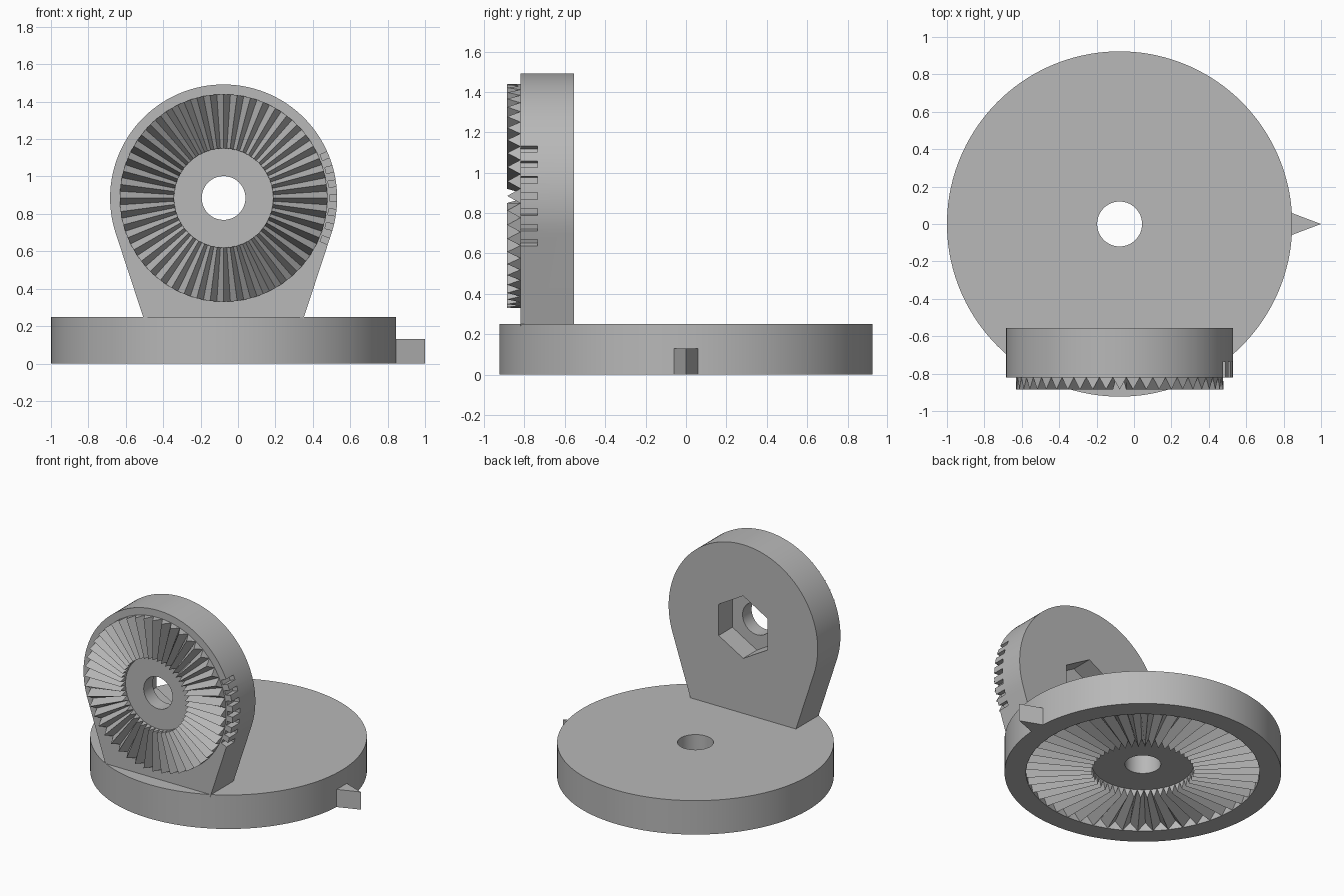
import bpy, bmesh
from math import cos, sin, pi, radians, tau
from mathutils import Matrix, Vector

cube = bpy.data.objects.get("Cube")
if cube:
    bpy.data.objects.remove(cube, do_unlink=True)

CX = -0.077            # shared centre line of disc and upright
PIVOT = 0.885          # height of the upright's axis
FRONT, BACK = -0.82, -0.555
TEETH = 48
STEP = tau / TEETH

grey = bpy.data.materials.new("plain_grey")
grey.use_nodes = True
colour = (0.48, 0.48, 0.48, 1)
grey.diffuse_color = colour
grey.node_tree.nodes["Principled BSDF"].inputs["Base Color"].default_value = colour


def finish(name, bm):
    bmesh.ops.recalc_face_normals(bm, faces=bm.faces)
    mesh = bpy.data.meshes.new(name)
    bm.to_mesh(mesh)
    bm.free()
    mesh.materials.append(grey)
    ob = bpy.data.objects.new(name, mesh)
    bpy.context.collection.objects.link(ob)
    return ob


def select(ob):
    bpy.ops.object.select_all(action='DESELECT')
    ob.select_set(True)
    bpy.context.view_layer.objects.active = ob


def smooth(ob):
    select(ob)
    bpy.ops.object.shade_smooth_by_angle(angle=radians(25))


def prism(name, outline, low, high, upright=False):
    """Extrude a flat outline along z, or along y when upright."""
    bm = bmesh.new()
    place = (lambda a, b, d: (a, d, b)) if upright else (lambda a, b, d: (a, b, d))
    face = bm.faces.new([bm.verts.new(place(a, b, low)) for a, b in outline])
    grown = bmesh.ops.extrude_face_region(bm, geom=[face])
    moved = [v for v in grown["geom"] if isinstance(v, bmesh.types.BMVert)]
    bmesh.ops.translate(bm, verts=moved, vec=Vector(place(0, 0, high - low)))
    return finish(name, bm)


def ring(radius, count, start=0.0):
    return [(CX + radius * cos(start + tau * i / count),
             PIVOT + radius * sin(start + tau * i / count)) for i in range(count)]


def cut(target, cutter):
    mod = target.modifiers.new("cut", 'BOOLEAN')
    mod.operation = 'DIFFERENCE'
    mod.solver = 'EXACT'
    mod.object = cutter
    select(target)
    bpy.ops.object.modifier_apply(modifier=mod.name)
    bpy.data.objects.remove(cutter, do_unlink=True)


def lathe(name, profile, count):
    """Closed ring-shaped solid from (radius, height) points."""
    bm = bmesh.new()
    loops = [[bm.verts.new((CX + r * cos(tau * i / count), r * sin(tau * i / count), z))
              for r, z in profile] for i in range(count)]
    n = len(profile)
    for i, here in enumerate(loops):
        there = loops[(i + 1) % count]
        for k in range(n):
            m = (k + 1) % n
            bm.faces.new((here[k], there[k], there[m], here[m]))
    return finish(name, bm)


def tooth_ring(name, inner, outer, height, matrix):
    """Radial V-shaped teeth rising along local z."""
    bm = bmesh.new()

    def point(r, angle, z):
        return bm.verts.new((r * cos(angle), r * sin(angle), z))

    for i in range(TEETH):
        a = i * STEP
        ends = [(point(r, a - STEP / 2, 0), point(r, a, height), point(r, a + STEP / 2, 0))
                for r in (inner, outer)]
        (p, q, s), (t, u, v) = ends
        for corners in ((p, q, s), (t, u, v), (p, q, u, t), (q, s, v, u), (p, s, v, t)):
            bm.faces.new(corners)
    bmesh.ops.transform(bm, matrix=matrix, verts=bm.verts)
    return finish(name, bm)


# Base disc with a centre hole and a shallow recess underneath
base = lathe("base_disc", [(0.12, 0.25), (0.923, 0.25), (0.923, 0), (0.78, 0),
                           (0.78, 0.063), (0.12, 0.063)], 144)
smooth(base)

# Teeth in the recess, pointing down
tooth_ring("base_teeth", 0.34, 0.78, 0.063,
           Matrix.Translation((CX, 0, 0.063)) @ Matrix.Rotation(pi, 4, 'X'))

# Pointer on the disc's side
prism("pointer", [(0.835, -0.062), (1.0, 0), (0.835, 0.062)], 0, 0.13)

# Upright plate: round head with tangent sides running into the base
R, LEAN, FOOT = 0.607, radians(18.2), 0.13
arc = [-LEAN + (pi + 2 * LEAN) * i / 80 for i in range(81)]
outline = [(CX + R * cos(a), PIVOT + R * sin(a)) for a in arc]
half = (R - (PIVOT - FOOT) * sin(LEAN)) / cos(LEAN)
outline += [(CX - half, FOOT), (CX + half, FOOT)]
plate = prism("upright_plate", outline, FRONT, BACK, True)

# Bolt hole and hexagonal nut pocket
cut(plate, prism("hole_cutter", ring(0.117, 64), -1, 0, True))
cut(plate, prism("nut_cutter", ring(0.23, 6, pi / 2), BACK - 0.16, 0, True))

# Index notches on the plate's left edge
for i in range(-3, 4):
    a = i * STEP
    box = [(0.565, -0.017), (0.7, -0.017), (0.7, 0.017), (0.565, 0.017)]
    turned = [(CX + r * cos(a) - t * sin(a), PIVOT + r * sin(a) + t * cos(a)) for r, t in box]
    cut(plate, prism("notch_cutter", turned, -1, -0.735, True))
smooth(plate)

# Teeth on the plate's front
tooth_ring("plate_teeth", 0.265, 0.555, 0.065,
           Matrix.Translation((CX, FRONT, PIVOT)) @ Matrix.Rotation(pi / 2, 4, 'X'))
